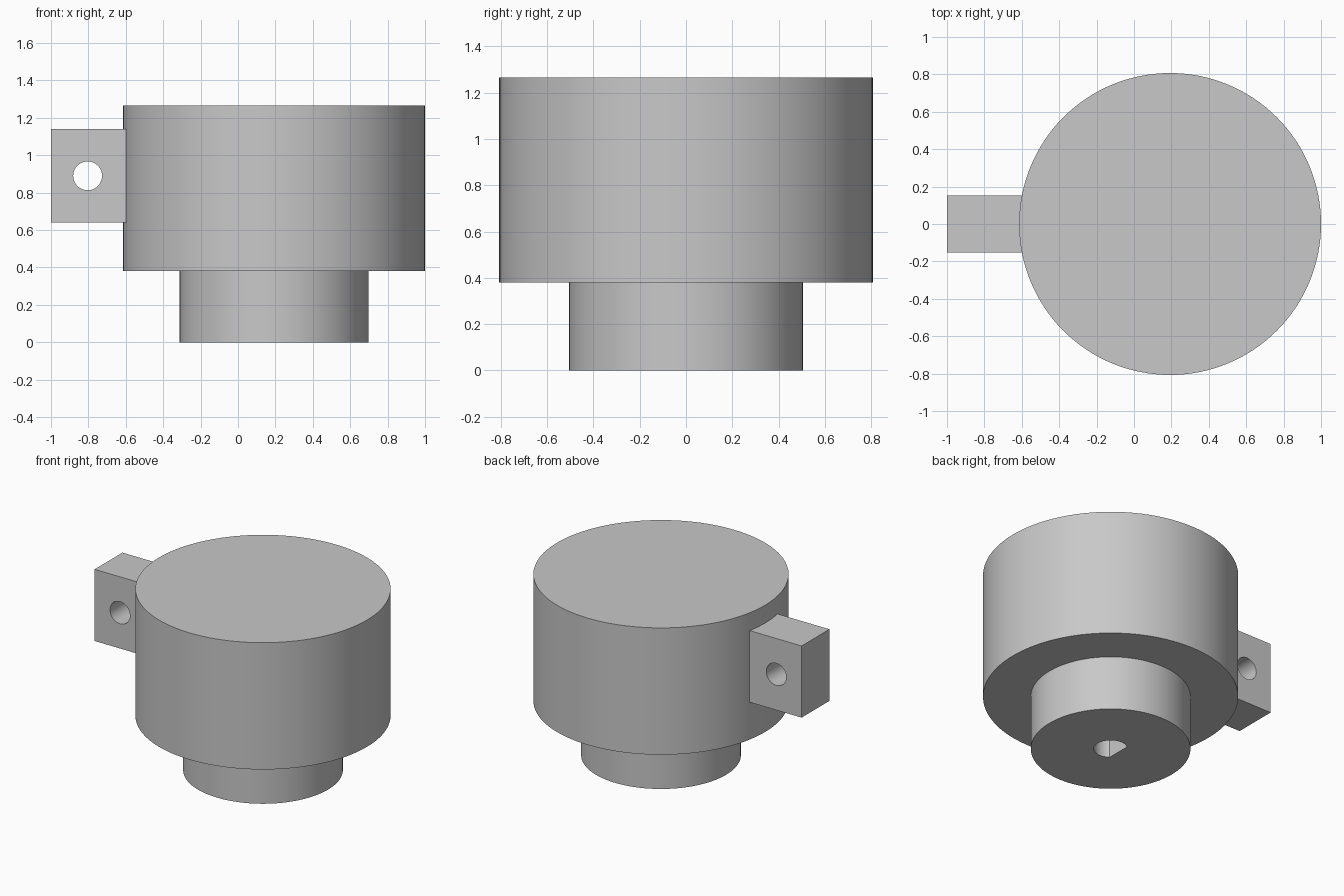
import bpy
import math
from mathutils import Matrix

cube = bpy.data.objects.get("Cube")
if cube:
    bpy.data.objects.remove(cube, do_unlink=True)

AXIS_X = 0.193        # axis of the round body
BODY_R, NECK_R = 0.807, 0.505
STEP_Z, TOP_Z = 0.38, 1.265
BORE_R, FLAT_X, BORE_DEPTH = 0.107, 0.064, 0.42

grey = bpy.data.materials.new("plain grey")
grey.use_nodes = True
grey.diffuse_color = (0.58, 0.58, 0.58, 1)
grey.node_tree.nodes["Principled BSDF"].inputs["Base Color"].default_value = grey.diffuse_color


def cylinder(name, radius, z0, z1, x=AXIS_X, sides=128):
    bpy.ops.mesh.primitive_cylinder_add(vertices=sides, radius=radius, depth=z1 - z0,
                                        location=(x, 0, (z0 + z1) / 2))
    obj = bpy.context.object
    obj.name = obj.data.name = name
    obj.data.materials.append(grey)
    return obj


def box(name, low, high):
    bpy.ops.mesh.primitive_cube_add(size=1)
    obj = bpy.context.object
    obj.name = obj.data.name = name
    size = [b - a for a, b in zip(low, high)]
    centre = [(a + b) / 2 for a, b in zip(low, high)]
    obj.data.transform(Matrix.Translation(centre) @ Matrix.Diagonal((*size, 1)))
    obj.data.materials.append(grey)
    return obj


def combine(target, tool, operation):
    """Apply a boolean and remove the tool object."""
    tool.hide_render = True
    mod = target.modifiers.new(operation.title(), 'BOOLEAN')
    mod.operation, mod.solver, mod.object = operation, 'EXACT', tool
    bpy.context.view_layer.objects.active = target
    bpy.ops.object.modifier_apply(modifier=mod.name)
    bpy.data.objects.remove(tool, do_unlink=True)


def smooth(obj):
    bpy.ops.object.select_all(action='DESELECT')
    obj.select_set(True)
    bpy.context.view_layer.objects.active = obj
    bpy.ops.object.shade_smooth_by_angle(angle=math.radians(30))


# Side lug with a cross hole
lug = box("side_lug", (-1, -0.153, 0.64), (-0.4, 0.153, 1.14))
pin = cylinder("pin_cutter", 0.077, -0.3, 0.3, x=-0.804, sides=64)
pin.rotation_euler.x = math.pi / 2
pin.location.z = 0.89
combine(lug, pin, 'DIFFERENCE')

# Stepped round body: wide drum on a narrower neck, joined to the lug
body = cylinder("knob_body", BODY_R, STEP_Z, TOP_Z)
combine(body, cylinder("neck", NECK_R, 0, STEP_Z + 0.1), 'UNION')
combine(body, lug, 'UNION')

# Blind D-shaped shaft bore in the underside
bore = cylinder("bore_cutter", BORE_R, -0.1, BORE_DEPTH, sides=64)
flat = box("flat_cutter", (AXIS_X - 0.3, -0.3, -0.3), (AXIS_X - FLAT_X, 0.3, 0.8))
combine(bore, flat, 'DIFFERENCE')
combine(body, bore, 'DIFFERENCE')

smooth(body)
